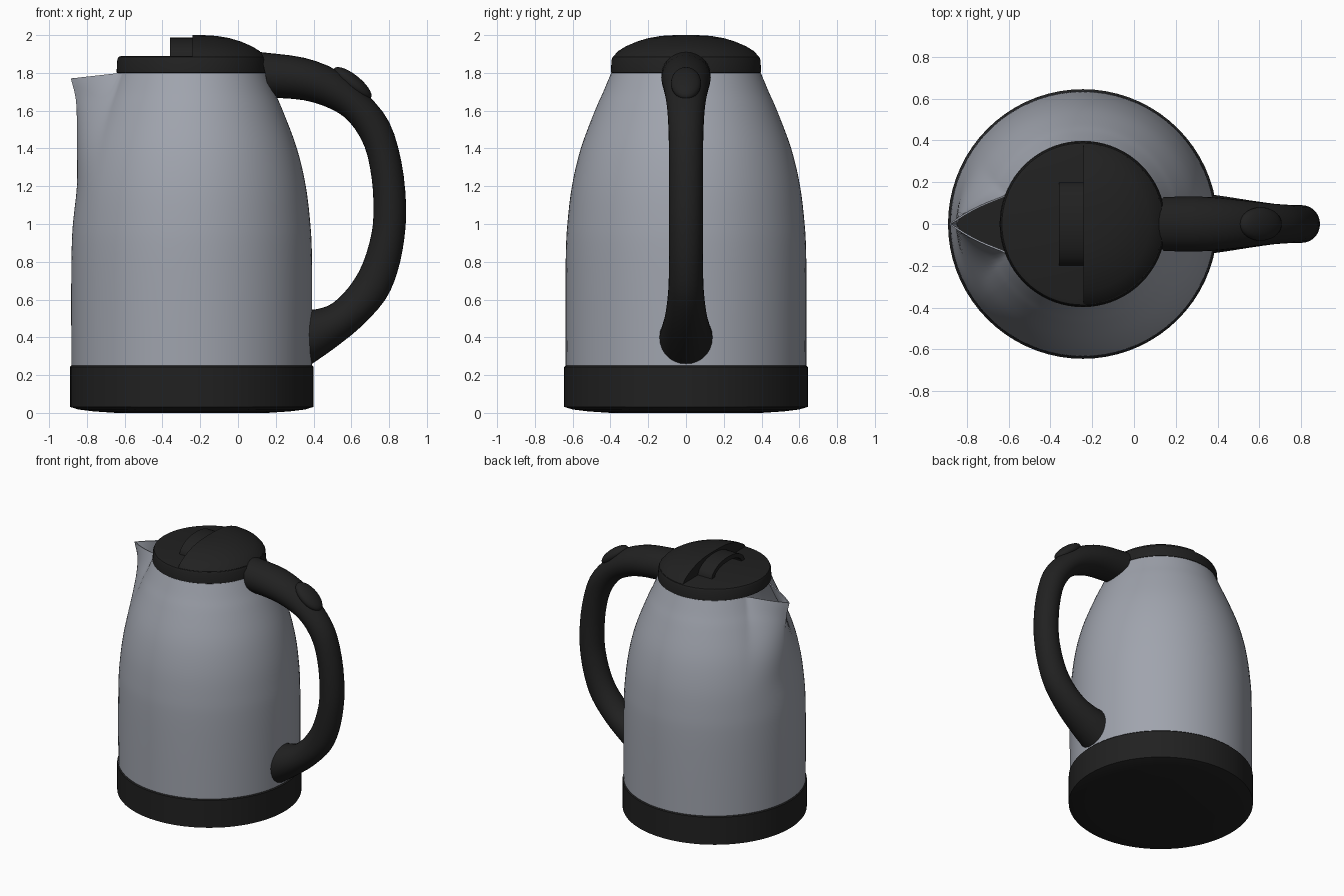
import bpy, bmesh, math
from mathutils import Vector

if "Cube" in bpy.data.objects:
    bpy.data.objects.remove(bpy.data.objects["Cube"])

AX = -0.245  # x of the kettle's vertical axis


def material(name, rgb):
    m = bpy.data.materials.new(name)
    m.diffuse_color = (*rgb, 1)
    m.use_nodes = True
    m.node_tree.nodes["Principled BSDF"].inputs["Base Color"].default_value = m.diffuse_color
    return m


STEEL = material("brushed steel", (0.35, 0.37, 0.42))
BLACK = material("black plastic", (0.015, 0.015, 0.015))


def finish(name, bm, mat, angle=35, wall=0):
    bmesh.ops.recalc_face_normals(bm, faces=bm.faces)
    me = bpy.data.meshes.new(name)
    bm.to_mesh(me)
    bm.free()
    me.materials.append(mat)
    ob = bpy.data.objects.new(name, me)
    bpy.context.collection.objects.link(ob)
    bpy.ops.object.select_all(action='DESELECT')
    bpy.context.view_layer.objects.active = ob
    ob.select_set(True)
    if wall:
        mod = ob.modifiers.new("wall", 'SOLIDIFY')
        mod.thickness, mod.offset = wall, -1
        bpy.ops.object.modifier_apply(modifier=mod.name)
    ob.data.shade_smooth()
    ob.data.set_sharp_from_angle(angle=math.radians(angle))
    return ob


def loft(bm, rings, caps=True):
    """Bridge closed rings of points, optionally closing both ends."""
    vs = [[bm.verts.new(p) for p in r] for r in rings]
    n = len(vs[0])
    for a, b in zip(vs, vs[1:]):
        for i in range(n):
            j = (i + 1) % n
            bm.faces.new((a[i], a[j], b[j], b[i]))
    if caps:
        bm.faces.new(vs[0][::-1])
        bm.faces.new(vs[-1])


def circle(r, z, n=72):
    return [(AX + r * math.cos(2 * math.pi * i / n),
             r * math.sin(2 * math.pi * i / n), z) for i in range(n)]


def spline(points, steps):
    """Catmull-Rom through tuples of any size."""
    P = [Vector(p) for p in points]
    P = [2 * P[0] - P[1]] + P + [2 * P[-1] - P[-2]]
    out = []
    for i in range(1, len(P) - 2):
        a, b, c, d = P[i - 1:i + 3]
        for k in range(steps):
            t = k / steps
            out.append(0.5 * (2 * b + (c - a) * t + (2 * a - 5 * b + 4 * c - d) * t * t
                              + (3 * b - a - 3 * c + d) * t ** 3))
    return out + [P[-2]]


# Base ring
bm = bmesh.new()
loft(bm, [circle(r, z) for r, z in
          [(0.40, 0), (0.52, 0.008), (0.60, 0.018), (0.645, 0.032),
           (0.645, 0.243), (0.638, 0.25)]])
finish("base", bm, BLACK)

# Steel body: z, radius, radius along the spout ridge
profile = [(0.24, 0.637, 0.637), (0.6, 0.638, 0.638), (0.85, 0.636, 0.636),
           (1.0, 0.628, 0.629), (1.2, 0.604, 0.608), (1.4, 0.557, 0.608),
           (1.6, 0.482, 0.609), (1.7, 0.438, 0.617), (1.8, 0.396, 0.64)]
SW = 0.66
angles = [math.pi + SW * (i / 18) for i in range(-18, 18)]
angles += [math.pi + SW + (2 * math.pi - 2 * SW) * i / 60 for i in range(60)]
rings = []
for z, r, front in spline(profile, 4):
    k = min(1, max(0, (1.8 - z) / 0.6))
    width = 0.36 + 0.28 * k
    ring = []
    for a in angles:
        t = min(1, abs(a - math.pi) / width)
        f = (1 - k) * (1 - t) ** 1.25 + k * math.cos(t * math.pi / 2) ** 2
        rad = r + max(0, front - r) * f
        drop = 0.03 * f * max(0, (z - 1.5) / 0.3)
        ring.append((AX + rad * math.cos(a), rad * math.sin(a), z - drop))
    rings.append(ring)
bm = bmesh.new()
loft(bm, rings, caps=False)
finish("body_with_spout", bm, STEEL, 50, wall=0.008)

# Lid plate
bm = bmesh.new()
loft(bm, [circle(r, z) for r, z in
          [(0.385, 1.795), (0.398, 1.802), (0.394, 1.87), (0.387, 1.885), (0.37, 1.89)]])
finish("lid_plate", bm, BLACK)

# Half dome on the handle side of the lid
bm = bmesh.new()
loft(bm, [circle(r, z) for r, z in
          [(0.385, 1.86), (0.384, 1.888), (0.36, 1.915), (0.32, 1.94), (0.26, 1.966),
           (0.20, 1.984), (0.13, 1.996), (0.06, 2.0)]])
cut = bmesh.ops.bisect_plane(bm, geom=bm.verts[:] + bm.edges[:] + bm.faces[:],
                             plane_co=(AX + 0.003, 0, 0), plane_no=(1, 0, 0), clear_inner=True)
bmesh.ops.holes_fill(bm, edges=[e for e in cut["geom_cut"] if isinstance(e, bmesh.types.BMEdge)])
finish("lid_dome", bm, BLACK)

# Arched lid grip
outer = [(0.2 * math.cos(math.pi * i / 16), 1.885 + 0.102 * math.sin(math.pi * i / 16))
         for i in range(17)]
inner = [(0.165 * math.cos(math.pi * i / 16), 1.885 + 0.068 * math.sin(math.pi * i / 16))
         for i in range(16, -1, -1)]
bm = bmesh.new()
loft(bm, [[(x, y, z) for y, z in outer + inner] for x in (-0.36, AX + 0.01)])
finish("lid_grip", bm, BLACK)

# Handle: outer x,z - inner x,z - half width
sections = [(0.12, 1.91, 0.17, 1.67, 0.13), (0.35, 1.88, 0.35, 1.655, 0.13),
            (0.53, 1.81, 0.49, 1.61, 0.115), (0.68, 1.69, 0.59, 1.54, 0.10),
            (0.80, 1.54, 0.67, 1.41, 0.092), (0.865, 1.33, 0.708, 1.24, 0.09),
            (0.89, 1.1, 0.717, 1.08, 0.09), (0.88, 0.92, 0.707, 0.95, 0.09),
            (0.845, 0.75, 0.66, 0.79, 0.09), (0.78, 0.60, 0.59, 0.67, 0.095),
            (0.65, 0.455, 0.50, 0.58, 0.11), (0.50, 0.335, 0.42, 0.55, 0.128),
            (0.385, 0.255, 0.37, 0.545, 0.14)]
rings = []
for ox, oz, ix, iz, w in spline(sections, 3):
    ring = []
    for i in range(28):
        a = 2 * math.pi * i / 28
        c = 0.5 + 0.5 * math.cos(a)
        ring.append((ix + (ox - ix) * c, w * math.sin(a), iz + (oz - iz) * c))
    rings.append(ring)
bm = bmesh.new()
loft(bm, rings)
finish("handle", bm, BLACK, 50)

# Thumb pad on the handle's shoulder
bm = bmesh.new()
bmesh.ops.create_uvsphere(bm, u_segments=28, v_segments=14, radius=1)
tilt = math.radians(39)
for v in bm.verts:
    u, n = v.co.x * 0.125, v.co.z * 0.045
    v.co = (0.606 + u * math.cos(tilt) + n * math.sin(tilt), v.co.y * 0.08,
            1.745 - u * math.sin(tilt) + n * math.cos(tilt))
finish("thumb_pad", bm, BLACK)
